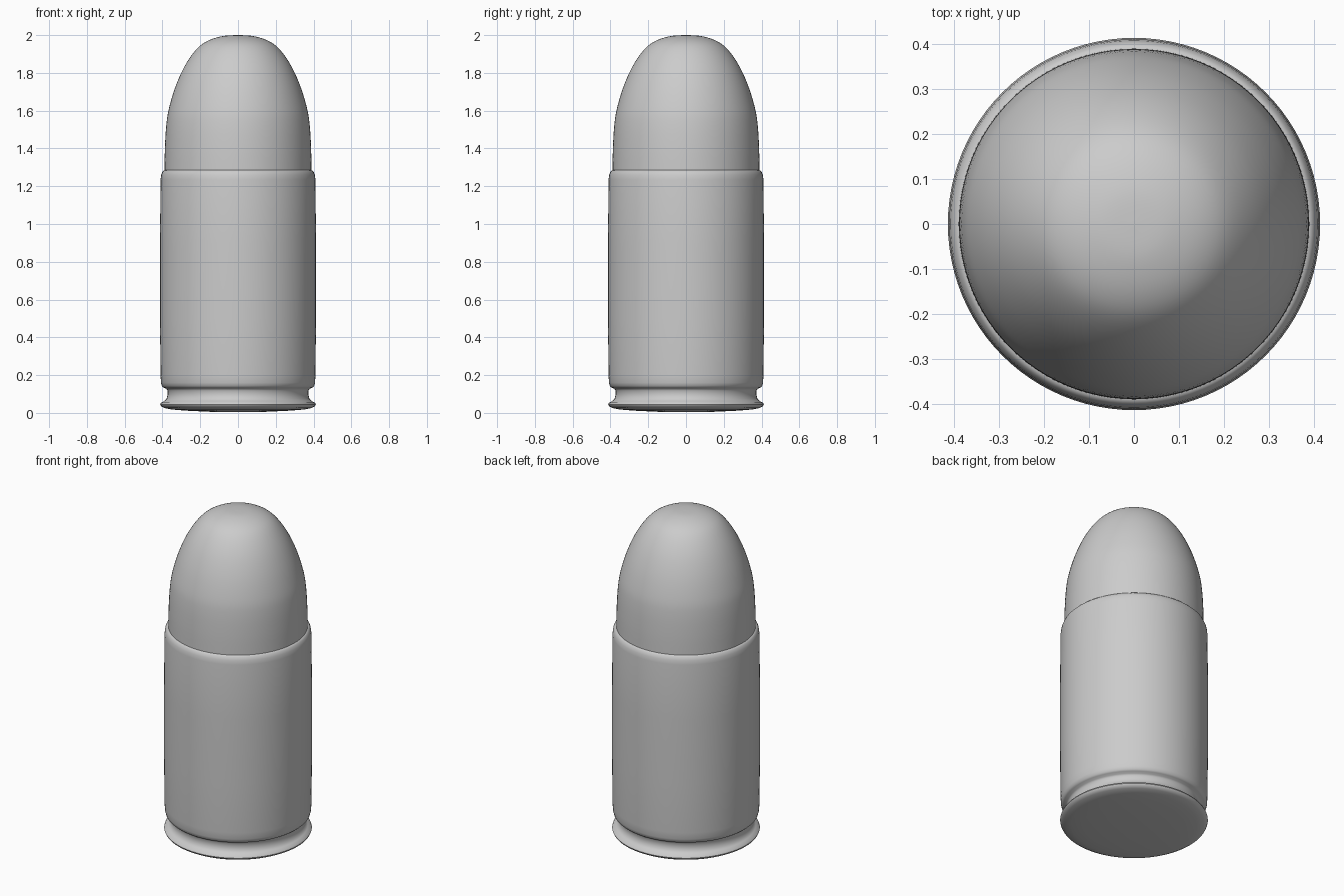
import bpy, bmesh, math

if "Cube" in bpy.data.objects:
    bpy.data.objects.remove(bpy.data.objects["Cube"])

SEGMENTS = 96


def smooth_profile(points, steps=5):
    """Catmull-Rom curve through the profile points."""
    pts = [points[0]] + points + [points[-1]]
    out = []
    for i in range(1, len(pts) - 2):
        a, b, c, d = pts[i - 1:i + 3]
        for s in range(steps):
            t = s / steps
            out.append(tuple(0.5 * (2 * q + (r - p) * t + (2 * p - 5 * q + 4 * r - u) * t * t
                                    + (3 * q - p - 3 * r + u) * t ** 3)
                             for p, q, r, u in zip(a, b, c, d)))
    return out + [points[-1]]


def lathe(name, profile):
    """Spin an (radius, height) profile around z."""
    bm = bmesh.new()
    verts = [bm.verts.new((r, 0, z)) for r, z in profile]
    edges = [bm.edges.new(pair) for pair in zip(verts, verts[1:])]
    bmesh.ops.spin(bm, geom=verts + edges, cent=(0, 0, 0), axis=(0, 0, 1),
                   angle=math.tau, steps=SEGMENTS, use_merge=True)
    bmesh.ops.remove_doubles(bm, verts=bm.verts, dist=1e-5)
    bmesh.ops.recalc_face_normals(bm, faces=bm.faces)
    mesh = bpy.data.meshes.new(name)
    bm.to_mesh(mesh)
    bm.free()
    obj = bpy.data.objects.new(name, mesh)
    bpy.context.collection.objects.link(obj)
    bpy.context.view_layer.objects.active = obj
    obj.select_set(True)
    bpy.ops.object.shade_smooth_by_angle(angle=math.radians(40))
    obj.select_set(False)
    return obj


# Case: shallow domed base, rim, extractor groove, straight wall, rolled mouth
lathe("case", [
    (0, 0.005), (0.15, 0.006), (0.28, 0.012), (0.35, 0.018), (0.39, 0.026),
    (0.408, 0.036), (0.412, 0.045), (0.408, 0.054), (0.39, 0.063),
    (0.378, 0.075), (0.373, 0.095), (0.373, 0.118), (0.379, 0.128),
    (0.395, 0.134), (0.403, 0.142), (0.408, 0.16), (0.41, 0.2),
    (0.413, 0.5), (0.413, 0.9), (0.41, 1.235), (0.407, 1.26),
    (0.4, 1.277), (0.393, 1.284), (0.388, 1.285), (0.386, 1.27),
])

# Bullet: rounded nose seated in the case mouth
lathe("bullet", [(0, 1.25), (0.389, 1.25)] + smooth_profile([
    (0.389, 1.285), (0.387, 1.4), (0.38, 1.52), (0.366, 1.61), (0.33, 1.73),
    (0.28, 1.84), (0.22, 1.925), (0.16, 1.97), (0.08, 1.995), (0, 2.0),
]))
